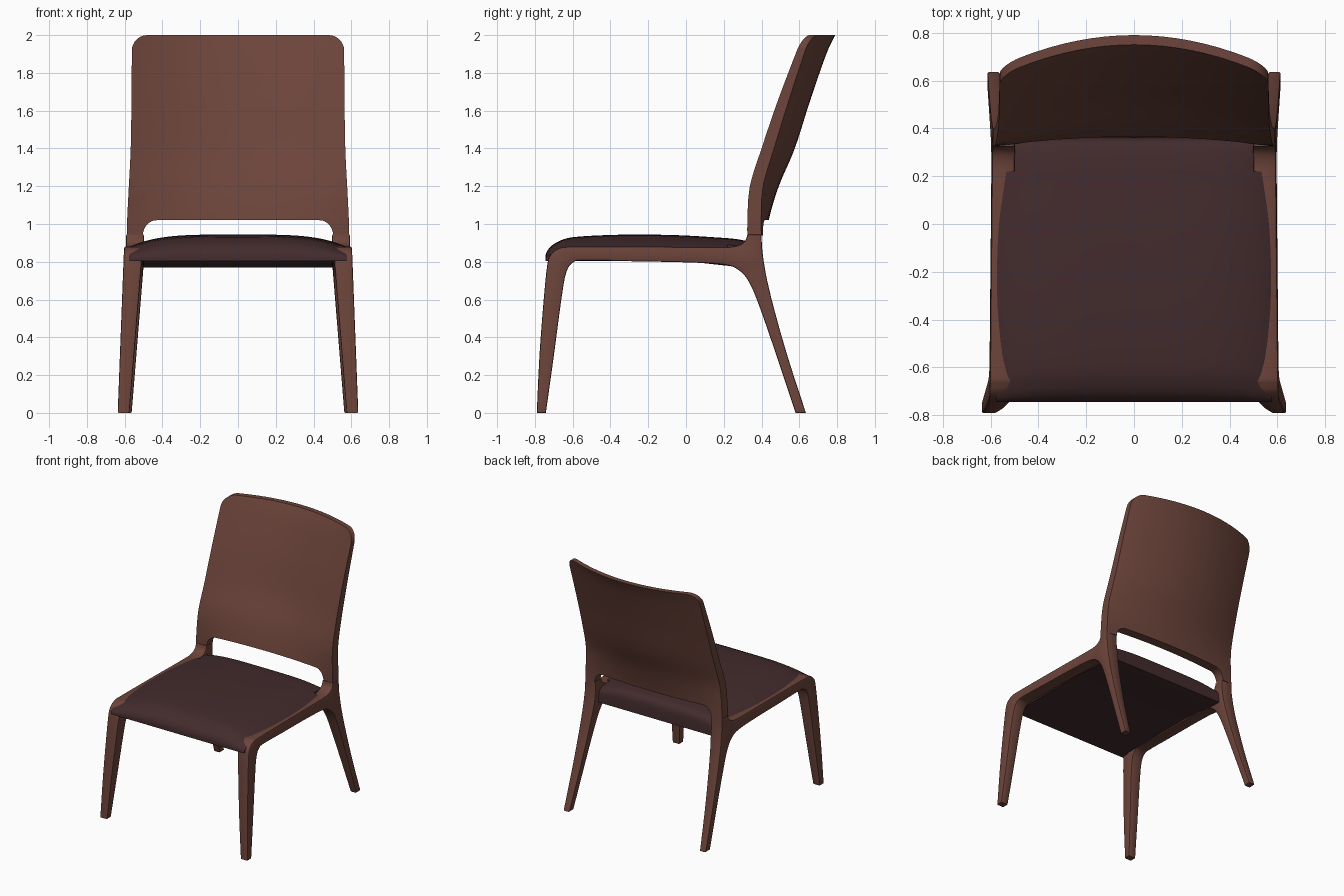
import bpy, bmesh, math

if "Cube" in bpy.data.objects:
    bpy.data.objects.remove(bpy.data.objects["Cube"])


def spline(pts, n):
    """Catmull-Rom samples through points of any dimension."""
    p = [pts[0]] + list(pts) + [pts[-1]]
    out = []
    for i in range(1, len(p) - 2):
        for k in range(n):
            t = k / n
            out.append(tuple(
                0.5 * (2 * b + (c - a) * t + (2 * a - 5 * b + 4 * c - d) * t * t
                       + (3 * b - a - 3 * c + d) * t ** 3)
                for a, b, c, d in zip(p[i - 1], p[i], p[i + 1], p[i + 2])))
    return out + [tuple(pts[-1])]


def lookup(table, z):
    """Linear lookup on the first column."""
    for a, b in zip(table, table[1:]):
        if z <= b[0]:
            t = max(0, (z - a[0]) / (b[0] - a[0]))
            return [u + (v - u) * t for u, v in zip(a, b)][1:]
    return table[-1][1:]


def clamp(v):
    return max(0.0, min(1.0, v))


def finish(bm, name, mat):
    bmesh.ops.recalc_face_normals(bm, faces=bm.faces)
    me = bpy.data.meshes.new(name)
    bm.to_mesh(me)
    bm.free()
    ob = bpy.data.objects.new(name, me)
    bpy.context.collection.objects.link(ob)
    me.materials.append(mat)
    bpy.context.view_layer.objects.active = ob
    ob.select_set(True)
    bpy.ops.object.shade_smooth_by_angle(angle=math.radians(35))
    ob.select_set(False)
    return ob


def shell(a, b, name, mat):
    """Closed solid between two matching grids of points."""
    bm = bmesh.new()
    A, B = [[[bm.verts.new(p) for p in row] for row in g] for g in (a, b)]
    n, m = len(A), len(A[0])
    for g in (A, B):
        for i in range(n - 1):
            for j in range(m - 1):
                bm.faces.new((g[i][j], g[i + 1][j], g[i + 1][j + 1], g[i][j + 1]))
    rim = ([(i, 0) for i in range(n)] + [(n - 1, j) for j in range(1, m)]
           + [(i, m - 1) for i in range(n - 2, -1, -1)] + [(0, j) for j in range(m - 2, 0, -1)])
    for (i, j), (k, l) in zip(rim, rim[1:] + rim[:1]):
        bm.faces.new((A[i][j], A[k][l], B[k][l], B[i][j]))
    return finish(bm, name, mat)


def material(name, col):
    m = bpy.data.materials.new(name)
    m.diffuse_color = (*col, 1)
    m.use_nodes = True
    m.node_tree.nodes["Principled BSDF"].inputs["Base Color"].default_value = m.diffuse_color
    return m


wood = material("brown_wood", (0.15, 0.058, 0.043))
fabric = material("dark_cushion", (0.055, 0.024, 0.026))

# Side frame: front leg, rail, rear leg and post stub as one side profile (y, z)
upper = spline([(-.79, 0), (-.776, .3), (-.755, .58), (-.735, .78), (-.715, .84), (-.67, .872),
                (-.6, .88), (-.2, .88), (.18, .878), (.27, .885), (.312, .91), (.325, .945)], 4)
rear = spline([(.40, .945), (.405, .85), (.43, .70), (.48, .5), (.55, .26), (.635, 0)], 4)
under = spline([(.58, 0), (.48, .3), (.39, .56), (.335, .69), (.28, .755), (.2, .785), (0, .797),
                (-.3, .803), (-.54, .808), (-.6, .795), (-.635, .74), (-.66, .6), (-.70, .3), (-.742, 0)], 4)
profile = upper + rear + under


def side_frame(name, side):
    bm = bmesh.new()
    face = bm.faces.new([bm.verts.new((.51, y, z)) for y, z in profile])
    ext = bmesh.ops.extrude_face_region(bm, geom=[face])
    bmesh.ops.translate(bm, verts=[v for v in ext['geom'] if isinstance(v, bmesh.types.BMVert)], vec=(.09, 0, 0))
    if not face.is_valid:
        bm.faces.new([v for v in bm.verts if v.co.x < .55])
    bmesh.ops.recalc_face_normals(bm, faces=bm.faces)
    edges = [e for e in bm.edges if abs(e.verts[0].co.x - e.verts[1].co.x) < .01]
    bmesh.ops.bevel(bm, geom=edges, offset=.008, segments=2, profile=.5, affect='EDGES', clamp_overlap=False)
    bmesh.ops.triangulate(bm, faces=[f for f in bm.faces if len(f.verts) > 4])
    # splay the legs outwards and taper them towards the feet
    for v in bm.verts:
        x, y, z = v.co
        f = clamp((y + .79) / 1.42)
        k = clamp(z / .88)
        outer = (.637 - .024 * f) * (1 - k) + (.604 - .014 * f) * k
        inner = .575 - .065 * clamp(z / .8) - .012 * clamp((y + .2) / .5)
        t = (x - .51) / .09
        v.co.x = side * (inner + (outer - inner) * t)
    return finish(bm, name, wood)


side_frame("right_side_frame", 1)
side_frame("left_side_frame", -1)

# Backrest: z, front y at the sides, bow at the centre, thickness, half width
back = spline([(.92, .325, .03, .075, .589), (1.02, .325, .04, .073, .587), (1.2, .338, .083, .07, .578),
               (1.4, .40, .11, .066, .568), (1.65, .485, .113, .058, .564), (1.9, .58, .118, .045, .562),
               (2.0, .62, .13, .04, .56)], 4)
half = [i * .105 for i in range(7)]
half += [.735 + .12 * math.sin(math.pi / 2 * i / 8) for i in range(9)]
half += [.857 + .143 * math.sin(math.pi / 2 * i / 8) for i in range(1, 9)]
us = [-u for u in half[:0:-1]] + half


def panel(front):
    rows = []
    for u in us:
        c = math.sqrt(max(0, 1 - clamp((abs(u) - .735) / .12) ** 2))
        d = math.sqrt(max(0, 1 - clamp((abs(u) - .857) / .143) ** 2))
        lo, hi = .94 + .08 * c, 1.92 + .08 * d
        row = []
        for k in range(31):
            z = lo + (hi - lo) * k / 30
            y, bow, thick, w = lookup(back, z)
            row.append((u * w, y + bow * (1 - u * u) + (0 if front else thick), z))
        rows.append(row)
    return rows


shell(panel(True), panel(False), "backrest", wood)

# Seat cushion: crowned top, rounded front, narrower between the rear posts
crown = spline([(-.745, .806), (-.742, .84), (-.722, .875), (-.68, .905), (-.6, .93), (-.4, .942),
                (-.2, .944), (0, .939), (.219, .925)], 4)
crown += spline([(.221, .925), (.28, .918), (.33, .905), (.358, .87), (.365, .80)], 4)
ss = [math.sin(math.pi / 2 * i / 14) for i in range(-14, 15)]
top, bottom = [], []
for y, z in crown:
    w = .575 if y < .22 else .5
    wb = .57 if y < -.68 else .5
    zb = .803 - .033 * clamp(y / .3)
    top.append([(s * w, y, z - .065 * (s * w / .575) ** 4 * clamp((z - .8) / .13)) for s in ss])
    bottom.append([(s * wb, y, zb) for s in ss])
shell(top, bottom, "seat_cushion", fabric)
